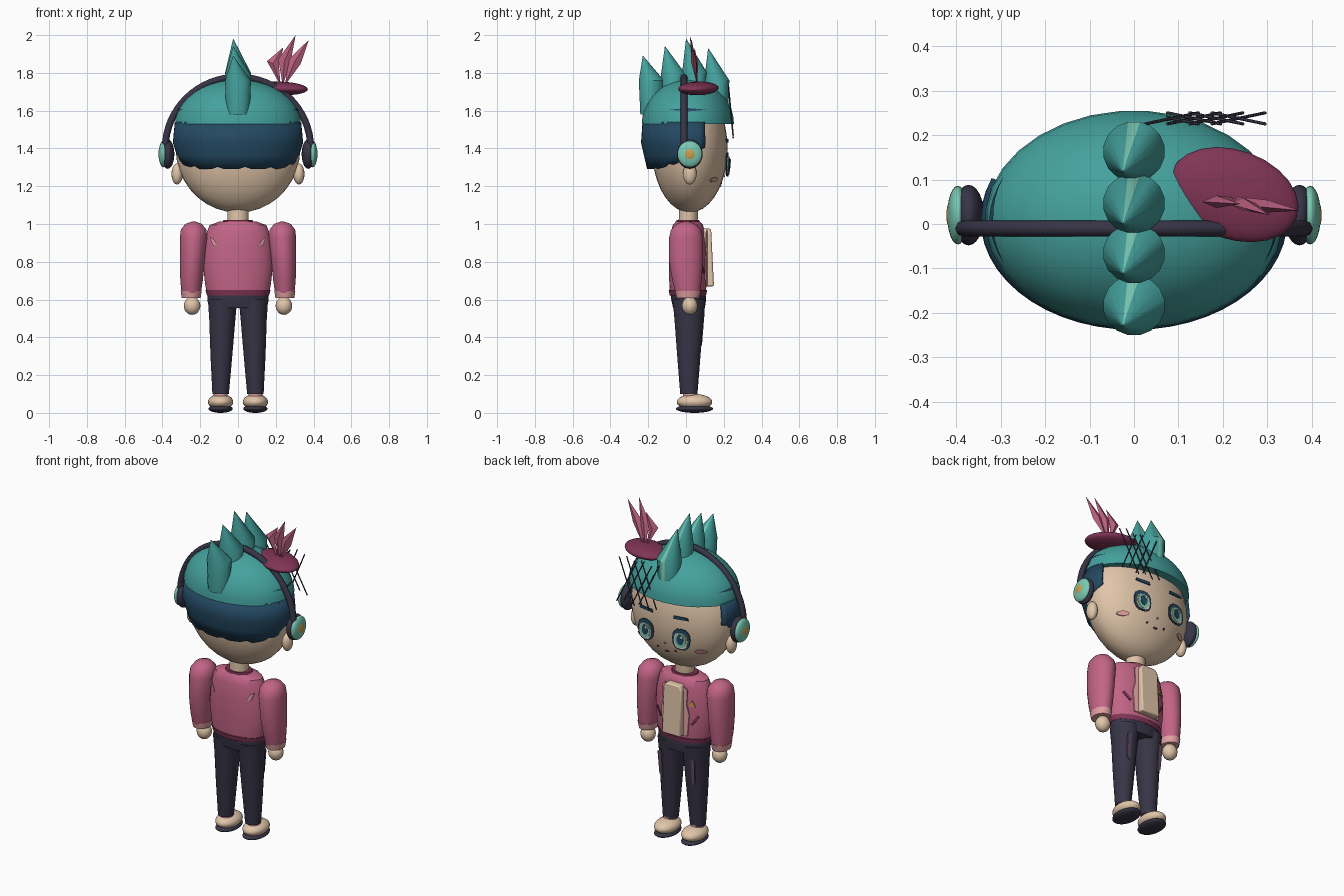
import bpy, bmesh
from math import sin, cos, pi, sqrt, radians
from mathutils import Vector

if "Cube" in bpy.data.objects:
    bpy.data.objects.remove(bpy.data.objects["Cube"])

made = []


def colour(name, r, g, b):
    m = bpy.data.materials.new(name)
    m.use_nodes = True
    lin = [(c / 255) ** 2.2 for c in (r, g, b)] + [1]
    m.diffuse_color = lin
    m.node_tree.nodes["Principled BSDF"].inputs["Base Color"].default_value = lin
    return m


SKIN = colour("skin", 224, 196, 168)
TEAL = colour("teal", 70, 160, 156)
NAVY = colour("navy", 40, 74, 98)
PINK = colour("pink", 192, 100, 132)
MAROON = colour("maroon", 128, 56, 86)
DARK = colour("charcoal", 58, 56, 72)
MINT = colour("mint", 122, 200, 178)
GOLD = colour("gold", 205, 160, 75)
PALE = colour("pale_pink", 224, 158, 160)
MAUVE = colour("mauve_grey", 95, 78, 100)


def finish(name, bm, *mats):
    bmesh.ops.recalc_face_normals(bm, faces=bm.faces)
    me = bpy.data.meshes.new(name)
    bm.to_mesh(me)
    bm.free()
    for m in mats:
        me.materials.append(m)
    ob = bpy.data.objects.new(name, me)
    bpy.context.collection.objects.link(ob)
    made.append(ob)
    return ob


def loft(name, rings, mat, n=24, strip=None):
    """Stack of ellipses (z, rx, ry, cx, cy); strip colours the +y column."""
    bm = bmesh.new()
    rows = []
    for z, rx, ry, cx, cy in rings:
        rows.append([bm.verts.new((cx + rx * cos(a), cy + ry * sin(a), z))
                     for a in (pi / 2 + (k - 0.5) * 2 * pi / n for k in range(n))])
    for lo, hi in zip(rows, rows[1:]):
        for k in range(n):
            f = bm.faces.new((lo[k], lo[(k + 1) % n], hi[(k + 1) % n], hi[k]))
            f.material_index = 1 if strip and k == 0 else 0
    bm.faces.new(rows[0])
    bm.faces.new(rows[-1])
    return finish(name, bm, mat, *([strip] if strip else []))


def ball(name, loc, size, mat, rot=(0, 0, 0), seg=24):
    bm = bmesh.new()
    bmesh.ops.create_uvsphere(bm, u_segments=seg, v_segments=seg // 2 + 2, radius=1)
    ob = finish(name, bm, mat)
    ob.location, ob.scale, ob.rotation_euler = loc, size, rot
    return ob


def plate(name, pts, mat, depth, thick=0.006):
    """Thin shape drawn in x, z and laid on the surface y = depth(x, z)."""
    bm = bmesh.new()
    front = bm.faces.new([bm.verts.new((x, depth(x, z), z)) for x, z in pts])
    ext = bmesh.ops.extrude_face_region(bm, geom=[front])
    verts = [v for v in ext["geom"] if isinstance(v, bmesh.types.BMVert)]
    bmesh.ops.translate(bm, verts=verts, vec=(0, -thick, 0))
    return finish(name, bm, mat)


def oval(cx, cz, rx, rz, n=16, power=1.0):
    def p(v):
        return abs(v) ** power * (1 if v > 0 else -1)
    return [(cx + rx * p(cos(k * 2 * pi / n)), cz + rz * p(sin(k * 2 * pi / n))) for k in range(n)]


def tube(name, points, radius, mat):
    cu = bpy.data.curves.new(name, "CURVE")
    cu.dimensions, cu.bevel_depth, cu.bevel_resolution = "3D", radius, 2
    cu.use_fill_caps = True
    sp = cu.splines.new("POLY")
    sp.points.add(len(points) - 1)
    for q, p in zip(sp.points, points):
        q.co = (*p, 1)
    cu.materials.append(mat)
    ob = bpy.data.objects.new(name, cu)
    bpy.context.collection.objects.link(ob)


def head_y(x, z):
    return 0.026 + 0.2 * sqrt(max(0, 1 - (x / 0.33) ** 2 - ((z - 1.4) / 0.34) ** 2))


def chest_y(x, z):
    return 0.016 + 0.1 * sqrt(max(0, 1 - (x / 0.184) ** 2))


# Head, neck and cap of hair
ball("head", (0, 0.02, 1.4), (0.33, 0.2, 0.34), SKIN, seg=32)
loft("neck", [(0.98, 0.055, 0.05, 0, 0.01), (1.1, 0.058, 0.052, 0, 0.015)], SKIN)
loft("hair_cap", [(1.53 + 0.235 * sin(t), 0.335 * cos(t), 0.245 * cos(t), 0, 0.01)
                  for t in (k * pi / 20.2 for k in range(11))], TEAL, 32)

# Shaved undercut wrapping the back of the head
bm = bmesh.new()
cols = []
for k in range(33):
    a = radians(-112 + 7 * k)
    side = max(0, abs(a) - 0.75)
    low = 1.29 + 0.05 * side + 0.085 * max(0, side - 0.55) + (0.012 if k % 4 == 1 else 0)
    col = []
    for z in (low, max(low, 1.35) + 0.012, 1.43, 1.54):
        s = 1 - 0.03 * (z - 1.43) / 0.11 if z > 1.43 else 1 - 0.13 * (1.43 - z) / 0.14
        col.append(bm.verts.new((0.345 * s * sin(a), 0.01 - 0.248 * s * cos(a), z)))
    cols.append(col)
for a, b in zip(cols, cols[1:]):
    for j in range(3):
        bm.faces.new((a[j], b[j], b[j + 1], a[j + 1]))
shell = finish("undercut_hair", bm, NAVY)
sol = shell.modifiers.new("thickness", "SOLIDIFY")
sol.thickness, sol.offset = 0.012, -1

# Row of mohawk spikes, each with a light front ridge
for k, (y, base, shoulder, tip) in enumerate([(-0.183, 1.58, 1.76, 1.89), (-0.066, 1.62, 1.79, 1.94),
                                              (0.046, 1.62, 1.8, 1.98), (0.163, 1.6, 1.76, 1.93)]):
    loft("mohawk_spike_%d" % (k + 1), [(base, 0.063, 0.06, 0, y), (shoulder, 0.07, 0.068, 0, y),
                                       (tip, 0.001, 0.001, -0.025, y - 0.045)], TEAL, 16, MINT)

# Headband of the headphones
tube("headphone_band", [(0.385 * cos(t), -0.01, 1.4 + 0.378 * sin(t))
                        for t in (k * pi / 32 for k in range(33))], 0.018, DARK)

for s, side in ((-1, "right"), (1, "left")):
    # Ears and ear cups
    ball(side + "_ear", (s * 0.322, 0.02, 1.265), (0.03, 0.036, 0.056), SKIN, seg=16)
    ball(side + "_cup_pad", (s * 0.372, 0.02, 1.37), (0.035, 0.068, 0.078), DARK)
    ball(side + "_cup_shell", (s * 0.396, 0.02, 1.37), (0.024, 0.066, 0.07), MINT)
    ball(side + "_cup_centre", (s * 0.408, 0.02, 1.37), (0.014, 0.036, 0.038), GOLD)

    # Razor line on the side of the cap
    bm = bmesh.new()
    prev = None
    for k in range(9):
        a, w = radians(-24 + 6 * k), 0.009 * (1 - abs(k - 4) / 4.2)
        pair = []
        for z in (1.605 - w, 1.605 + w):
            r = sqrt(1 - ((z - 1.53) / 0.235) ** 2) * 1.012
            pair.append(bm.verts.new((s * 0.335 * r * cos(a), 0.01 + 0.245 * r * sin(a), z)))
        if prev:
            bm.faces.new((prev[0], pair[0], pair[1], prev[1]))
        prev = pair
    finish(side + "_razor_line", bm, NAVY)

    # Eye in layers, brow and cheek
    def layer(d):
        return lambda x, z: 0.226 - 0.16 * max(0, abs(x) - 0.1) + d
    ex = s * 0.12
    for part, shape, mat, d in (
            ("eye_outline", oval(ex, 1.315, 0.056, 0.064, 16, 0.8), NAVY, 0),
            ("eye_white", oval(ex, 1.308, 0.043, 0.048, 16, 0.8), SKIN, 0.003),
            ("iris", oval(ex, 1.312, 0.035, 0.046), MINT, 0.006),
            ("pupil", oval(ex, 1.316, 0.02, 0.03), NAVY, 0.009),
            ("eye_glint", oval(ex - 0.012, 1.335, 0.008, 0.009, 8), SKIN, 0.012)):
        plate(side + "_" + part, shape, mat, layer(d))
    plate(side + "_brow", [(s * 0.07, 1.432), (s * 0.165, 1.437), (s * 0.16, 1.452), (s * 0.075, 1.45)],
          NAVY, layer(0))
    plate(side + "_cheek", oval(s * 0.205, 1.235, 0.03, 0.013), PALE, lambda x, z: head_y(x, z) + 0.004)
    plate(side + "_freckle", oval(s * 0.06, 1.215, 0.006, 0.006, 8), MAROON, head_y)

    # Sleeve, cuff and hand
    sx = s * 0.235
    loft(side + "_sleeve", [(0.62, 0.05, 0.062, s * 0.248, 0.01), (0.7, 0.06, 0.078, s * 0.246, 0.005),
                            (0.8, 0.066, 0.09, s * 0.242, 0), (0.93, 0.073, 0.09, sx, 0),
                            (0.97, 0.068, 0.08, sx, 0), (1.0, 0.045, 0.052, sx, 0),
                            (1.012, 0.012, 0.015, sx, 0)], PINK)
    loft(side + "_cuff", [(0.607, 0.05, 0.06, s * 0.248, 0.01), (0.645, 0.056, 0.068, s * 0.248, 0.01)], PALE)
    ball(side + "_hand", (s * 0.243, 0.02, 0.567), (0.044, 0.042, 0.048), SKIN, seg=16)

    # Trouser leg, sock, shoe and sole
    loft(side + "_leg", [(0.1, 0.044, 0.046, s * 0.092, 0.015), (0.3, 0.058, 0.062, s * 0.088, 0.015),
                         (0.5, 0.07, 0.078, s * 0.083, 0.016), (0.6, 0.078, 0.088, s * 0.082, 0.016)], DARK)
    loft(side + "_sock", [(0.07, 0.036, 0.038, s * 0.092, 0.022), (0.11, 0.038, 0.04, s * 0.092, 0.022)], PALE)
    ball(side + "_shoe", (s * 0.092, 0.045, 0.058), (0.067, 0.094, 0.042), SKIN)
    ball(side + "_sole", (s * 0.092, 0.045, 0.022), (0.064, 0.098, 0.022), DARK)
    plate(side + "_trouser_tear", [(s * 0.1, 0.54), (s * 0.125, 0.52), (s * 0.12, 0.38), (s * 0.1, 0.36)],
          MAUVE, lambda x, z: 0.096 - 0.08 * (0.5 - z))

    # Jacket trims
    plate(side + "_lapel", [(s * 0.06, 0.97), (s * 0.085, 0.95), (s * 0.08, 0.86), (s * 0.094, 0.8),
                            (s * 0.085, 0.67), (s * 0.06, 0.67)], PALE, lambda x, z: chest_y(x, z) + 0.004)
    plate(side + "_front_slash", [(s * 0.098, 0.745), (s * 0.108, 0.738), (s * 0.145, 0.785), (s * 0.135, 0.795)],
          MAROON, chest_y)
    plate(side + "_back_slash", [(s * 0.15, 0.932), (s * 0.128, 0.92), (s * 0.106, 0.88), (s * 0.132, 0.885)],
          PALE, lambda x, z: 0.026 - chest_y(x, z))

# Nose and mouth
plate("nose", oval(0, 1.255, 0.007, 0.006, 8), PALE, head_y)
plate("mouth", oval(0, 1.2, 0.014, 0.005, 12), MAROON, head_y)

# Jacket body, hem, collar, shirt panel and badge
loft("jacket", [(0.63, 0.165, 0.095, 0, 0.01), (0.68, 0.175, 0.099, 0, 0.01), (0.78, 0.186, 0.1, 0, 0.01),
                (0.88, 0.18, 0.099, 0, 0.01), (0.96, 0.165, 0.09, 0, 0.01), (0.995, 0.15, 0.08, 0, 0.01),
                (1.012, 0.1, 0.065, 0, 0.01)], PINK, 32)
loft("jacket_hem", [(0.622, 0.165, 0.097, 0, 0.01), (0.65, 0.173, 0.102, 0, 0.01)], MAROON, 32)
loft("collar", [(1.0, 0.09, 0.066, 0, 0.01), (1.02, 0.078, 0.06, 0, 0.01)], MAROON)
panel = plate("shirt_panel", [(-0.062, 0.67), (0.062, 0.67), (0.062, 0.95), (0.045, 0.975), (-0.045, 0.975),
                              (-0.062, 0.95)], SKIN, lambda x, z: 0.148 - 0.05 * (z - 0.67), 0.05)
bev = panel.modifiers.new("soft_edges", "BEVEL")
bev.width, bev.segments = 0.008, 2
plate("badge", [(-0.125, 0.85), (-0.09, 0.855), (-0.108, 0.89)], GOLD, chest_y)

# Hips joining both trouser legs
loft("hips", [(0.555, 0.155, 0.085, 0, 0.016), (0.6, 0.164, 0.093, 0, 0.014),
              (0.635, 0.163, 0.092, 0, 0.012)], DARK)

# Small hat with three feathers
ball("hat_disc", (0.225, 0.066, 1.718), (0.15, 0.1, 0.036), MAROON, (0, radians(2), radians(-20)))
for k, (mid, tip) in enumerate([((0.185, 0.05, 1.85), (0.24, 0.045, 1.935)),
                                ((0.245, 0.045, 1.86), (0.305, 0.02, 2.0)),
                                ((0.3, 0.04, 1.86), (0.375, 0.03, 1.975))]):
    bm = bmesh.new()
    root, top = bm.verts.new((0.225 + 0.012 * k, 0.06, 1.735)), bm.verts.new(tip)
    ring = [bm.verts.new(Vector(mid) + Vector(d)) for d in
            ((0.032, 0, -0.012), (0, 0.014, 0), (-0.032, 0, 0.012), (0, -0.014, 0))]
    for j in range(4):
        bm.faces.new((root, ring[j], ring[j - 1]))
        bm.faces.new((top, ring[j - 1], ring[j]))
    finish("feather_%d" % (k + 1), bm, PINK)

# Net veil of crossing threads beside the front spike
for k in range(4):
    x, z = 0.085 + 0.05 * k, 1.6 - 0.015 * (k % 2)
    for s in (-1, 1):
        tube("veil_thread", [(x - 0.06 * s, 0.25, z - 0.13), (x + 0.06 * s, 0.225, z + 0.13)], 0.0035, DARK)

# Smooth shading with crisp edges
bpy.ops.object.select_all(action="DESELECT")
for ob in made:
    ob.select_set(True)
bpy.context.view_layer.objects.active = made[0]
bpy.ops.object.shade_smooth_by_angle(angle=radians(35))
